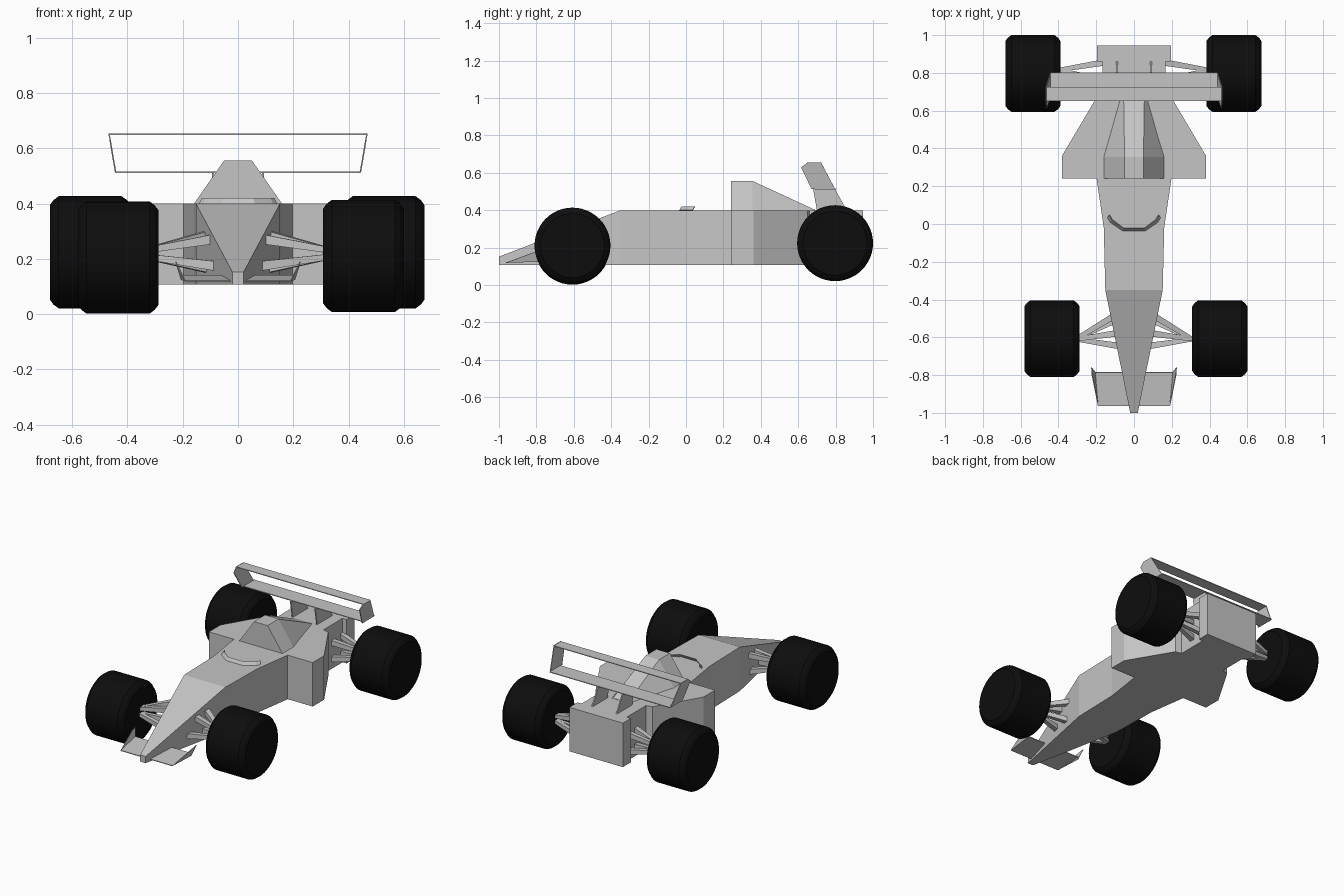
import bpy, bmesh, math
from mathutils import Vector

if "Cube" in bpy.data.objects:
    bpy.data.objects.remove(bpy.data.objects["Cube"])


def material(name, c):
    m = bpy.data.materials.new(name)
    m.diffuse_color = (c, c, c, 1)
    m.use_nodes = True
    m.node_tree.nodes["Principled BSDF"].inputs["Base Color"].default_value = m.diffuse_color
    return m


GREY = material("light grey", 0.56)
BLACK = material("tyre black", 0.004)


def make(name, verts, faces, mat, thick=0):
    me = bpy.data.meshes.new(name)
    bm = bmesh.new()
    vs = [bm.verts.new(v) for v in verts]
    for f in faces:
        bm.faces.new([vs[i] for i in f])
    bmesh.ops.recalc_face_normals(bm, faces=bm.faces)
    bm.to_mesh(me)
    bm.free()
    me.materials.append(mat)
    ob = bpy.data.objects.new(name, me)
    bpy.context.collection.objects.link(ob)
    if thick:
        s = ob.modifiers.new("thickness", 'SOLIDIFY')
        s.thickness = thick
        s.offset = 0
    return ob


def loft(name, stations):
    """Skin four-sided sections: y, bottom half width, top half width, bottom z, top z."""
    verts, faces = [], []
    for y, hb, ht, zb, zt in stations:
        verts += [(-hb, y, zb), (hb, y, zb), (ht, y, zt), (-ht, y, zt)]
    for i in range(len(stations) - 1):
        a = 4 * i
        for k in range(4):
            n = (k + 1) % 4
            faces.append((a + k, a + n, a + 4 + n, a + 4 + k))
    e = len(verts)
    faces += [(0, 1, 2, 3), (e - 4, e - 3, e - 2, e - 1)]
    return make(name, verts, faces, GREY)


def bar(name, p, q, r0=0.011, r1=0.017):
    p, q = Vector(p), Vector(q)
    d = (q - p).normalized()
    u = d.cross(Vector((0, 0, 1))).normalized()
    v = u.cross(d)
    verts = []
    for c, r in ((p, r0), (q, r1)):
        verts += [c + u * r * a + v * r * b for a, b in ((1, 1), (-1, 1), (-1, -1), (1, -1))]
    faces = [(k, (k + 1) % 4, (k + 1) % 4 + 4, k + 4) for k in range(4)]
    make(name, verts, faces + [(0, 1, 2, 3), (4, 5, 6, 7)], GREY)


def wheel(name, x, y, z, half=0.146, r=0.203, n=48):
    prof = [(-half, r - 0.032), (-half + 0.013, r - 0.014), (-half + 0.032, r),
            (half - 0.032, r), (half - 0.013, r - 0.014), (half, r - 0.032)]
    verts = [(x + px, y + pr * math.cos(2 * math.pi * k / n), z + pr * math.sin(2 * math.pi * k / n))
             for px, pr in prof for k in range(n)]
    faces = [(j * n + k, j * n + (k + 1) % n, (j + 1) * n + (k + 1) % n, (j + 1) * n + k)
             for j in range(len(prof) - 1) for k in range(n)]
    e = (len(prof) - 1) * n
    make(name, verts, faces + [tuple(range(n)), tuple(range(e, e + n))], BLACK)


# body: nose, tub, sidepods and gearbox in one hull
Z0, Z1 = 0.107, 0.4
plan = [(-0.35, 0.152), (-0.02, 0.16), (0.24, 0.198), (0.24, 0.382), (0.36, 0.382),
        (0.65, 0.21), (0.66, 0.167), (0.86, 0.167), (0.861, 0.197), (0.945, 0.197)]
loft("body", [(-1, 0.02, 0.02, Z0, 0.152)] + [(y, h, h, Z0, Z1) for y, h in plan])

# engine cover with air intake
loft("engine_cover", [(0.24, 0.16, 0.05, 0.399, 0.557), (0.355, 0.16, 0.05, 0.399, 0.557),
                      (0.69, 0.065, 0.055, 0.399, 0.402)])

# windscreen lip
path = [(-0.14, 0.035), (-0.125, 0.01), (-0.06, -0.035), (0.06, -0.035), (0.125, 0.01), (0.14, 0.035)]
lip = [(x, y, 0.399) for x, y in path] + [(x * 0.93, y + 0.013, 0.42) for x, y in path]
make("windscreen", lip, [(i, i + 1, i + 7, i + 6) for i in range(5)], GREY, 0.004)

# front wing plane
make("front_wing", [(-0.19, -0.962, 0.12), (0.19, -0.962, 0.12), (0.205, -0.785, 0.14), (-0.205, -0.785, 0.14)],
     [(0, 1, 2, 3)], GREY, 0.005)

# rear wing planes
for nm, y0, y1, z, h in (("rear_wing_upper", 0.65, 0.725, 0.652, 0.466), ("rear_wing_lower", 0.69, 0.803, 0.514, 0.442)):
    make(nm, [(-h, y0, z), (h, y0, z), (h, y1, z), (-h, y1, z)], [(0, 1, 2, 3)], GREY, 0.005)

for s, side in ((-1, "left"), (1, "right")):
    # wheels
    wheel("front_wheel_" + side, s * 0.444 + 0.01, -0.607, 0.205 + 0.003 * (s + 1))
    wheel("rear_wheel_" + side, s * 0.532 - 0.003, 0.797, 0.224)

    # wing end plates
    make("front_end_plate_" + side,
         [(s * 0.19, -0.962, 0.12), (s * 0.205, -0.785, 0.125), (s * 0.225, -0.76, 0.19), (s * 0.222, -0.8, 0.18)],
         [(0, 1, 2, 3)], GREY, 0.004)
    outline = [(0.615, 0.628), (0.65, 0.655), (0.722, 0.655), (0.797, 0.513), (0.672, 0.513)]
    make("rear_end_plate_" + side, [(s * (0.443 + (z - 0.513) * 0.17), y, z) for y, z in outline],
         [(0, 1, 2, 3, 4)], GREY, 0.005)

    # rear wing struts
    make("rear_wing_strut_" + side,
         [(s * 0.09, 0.68, 0.513), (s * 0.09, 0.797, 0.513), (s * 0.09, 0.86, 0.399), (s * 0.09, 0.70, 0.399)],
         [(0, 1, 2, 3)], GREY, 0.008)

    # suspension arms, front then rear
    for i, (x, y, z) in enumerate([(0.11, -0.49, 0.285), (0.1, -0.58, 0.27), (0.085, -0.645, 0.175), (0.1, -0.51, 0.165)]):
        bar(f"front_arm_{side}_{i}", (s * 0.31, -0.61, 0.235 if i < 2 else 0.205), (s * x, y, z))
    for i, (y, z) in enumerate([(0.855, 0.29), (0.76, 0.28), (0.855, 0.17), (0.76, 0.17)]):
        bar(f"rear_arm_{side}_{i}", (s * 0.4, 0.815, 0.24 if i < 2 else 0.21), (s * 0.16, y, z))
